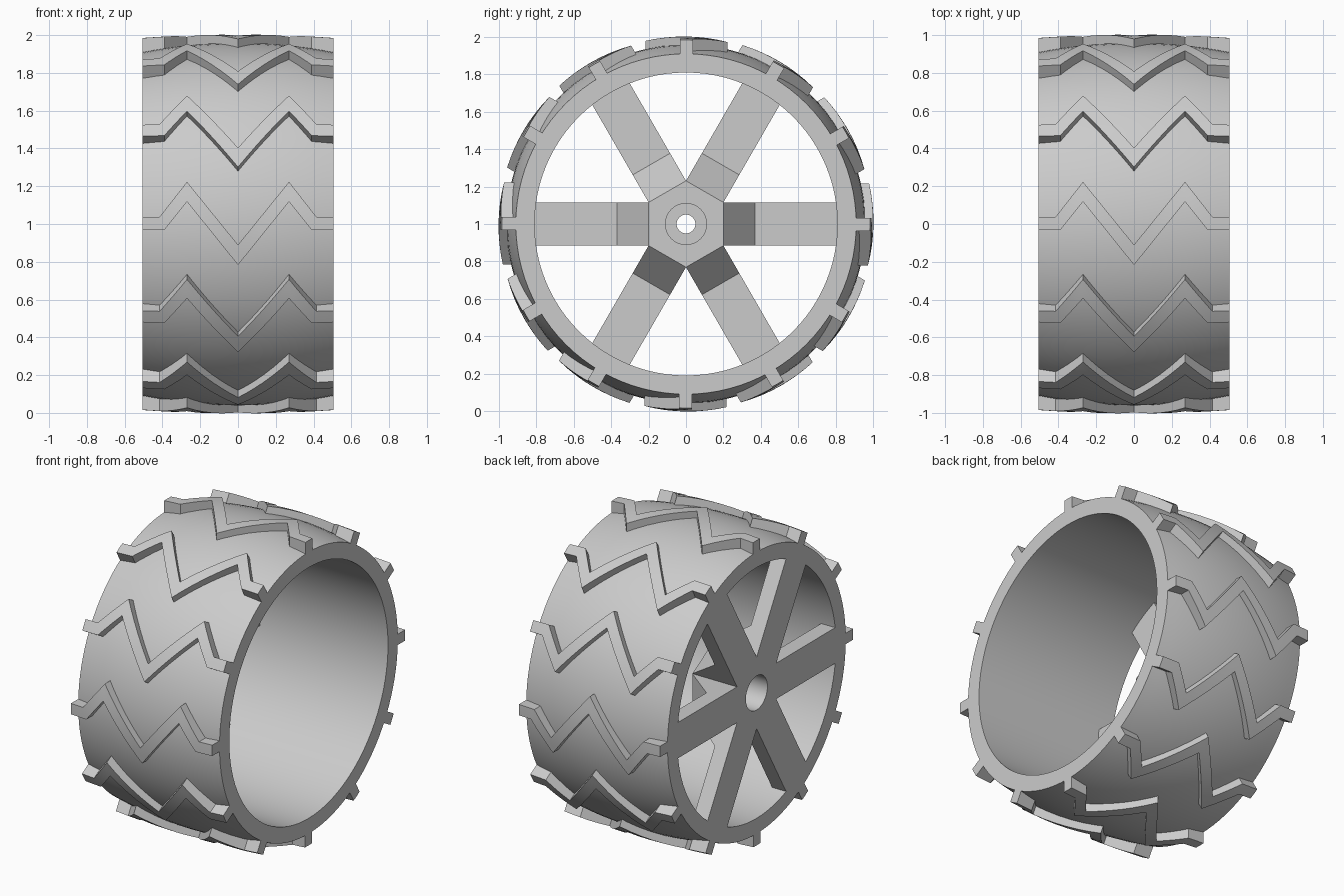
import bpy, bmesh, math
from mathutils import Vector

if "Cube" in bpy.data.objects:
    bpy.data.objects.remove(bpy.data.objects["Cube"], do_unlink=True)

HALF = 0.505        # half the wheel width
SEGS = 96
CENTRE = Vector((0, 0, 1))

grey = bpy.data.materials.new("plain_grey")
grey.use_nodes = True
grey.diffuse_color = (0.6, 0.6, 0.6, 1)
grey.node_tree.nodes["Principled BSDF"].inputs["Base Color"].default_value = (0.6, 0.6, 0.6, 1)


def finish(name, bm, smooth=True):
    bmesh.ops.recalc_face_normals(bm, faces=bm.faces)
    mesh = bpy.data.meshes.new(name)
    bm.to_mesh(mesh)
    bm.free()
    mesh.materials.append(grey)
    obj = bpy.data.objects.new(name, mesh)
    bpy.context.collection.objects.link(obj)
    if smooth:
        bpy.ops.object.select_all(action='DESELECT')
        obj.select_set(True)
        bpy.context.view_layer.objects.active = obj
        bpy.ops.object.shade_smooth_by_angle(angle=math.radians(25))
    return obj


def wheel_point(x, out, along, angle):
    """Point at a radial and a tangential distance, for a turn about the axle."""
    c, s = math.cos(angle), math.sin(angle)
    return CENTRE + Vector((x, -out * c + along * s, out * s + along * c))


def lathe(name, rings):
    """Closed loop of rings about the axle; a radius may be a function of angle."""
    bm = bmesh.new()
    loops = []
    for x, radius in rings:
        loop = []
        for i in range(SEGS):
            a = math.tau * i / SEGS
            r = radius(a) if callable(radius) else radius
            loop.append(bm.verts.new(wheel_point(x, r, 0, a)))
        loops.append(loop)
    for k, loop in enumerate(loops):
        after = loops[(k + 1) % len(loops)]
        for i in range(SEGS):
            j = (i + 1) % SEGS
            bm.faces.new((loop[i], loop[j], after[j], after[i]))
    return finish(name, bm)


def crown(x, middle, edge):
    return middle - (middle - edge) * (x / HALF) ** 2


def tyre_radius(x):
    return crown(x, 0.96, 0.91)


def tread_radius(x):
    return crown(x, 1.003, 0.985)


# Tyre: crowned band with a straight bore
steps = 16
outside = [HALF * (2 * i / steps - 1) for i in range(steps + 1)]
lathe("tyre", [(x, tyre_radius(x)) for x in outside] + [(HALF, 0.81), (-HALF, 0.81)])

# Hub: hexagonal block with an axle hole widened at both ends
BACK, HUB_TOP, SPOKE_TOP = -HALF, -HALF + 0.32, -HALF + 0.1
APOTHEM, HALF_W = 0.2, 0.1155


def hexagon(a):
    third = math.pi / 3
    return APOTHEM / math.cos((a + third / 2) % third - third / 2)


lathe("hub", [(BACK, hexagon), (HUB_TOP, hexagon), (HUB_TOP, 0.11), (HUB_TOP - 0.05, 0.11),
              (HUB_TOP - 0.05, 0.05), (BACK + 0.2, 0.05), (BACK + 0.2, 0.11), (BACK, 0.11)])

# Spokes: flat bars that ramp up to the hub
side = [(APOTHEM, BACK), (0.82, BACK), (0.82, SPOKE_TOP), (0.37, SPOKE_TOP), (APOTHEM, HUB_TOP)]
for n in range(6):
    bm = bmesh.new()
    ends = [[bm.verts.new(wheel_point(x, r, w, n * math.pi / 3)) for r, x in side]
            for w in (-HALF_W, HALF_W)]
    for end in ends:
        bm.faces.new(end)
    for i in range(len(side)):
        j = (i + 1) % len(side)
        bm.faces.new((ends[0][i], ends[0][j], ends[1][j], ends[1][i]))
    finish(f"spoke_{n + 1}", bm, smooth=False)

# Tread bars: zigzag strips, one half outlined and mirrored across the middle
upper = [(0, -0.11), (0.27, 0.223), (0.415, 0.038), (HALF, 0.038)]
lower = [(0, -0.217), (0.27, 0.118), (0.39, -0.032), (HALF, -0.032)]


def subdivide(path, parts=6):
    pts = [path[0]]
    for (xa, ta), (xb, tb) in zip(path, path[1:]):
        for i in range(1, parts + 1):
            f = i / parts
            pts.append((xa + (xb - xa) * f, ta + (tb - ta) * f))
    return [(-x, t) for x, t in reversed(pts[1:])] + pts


columns = list(zip(subdivide(upper), subdivide(lower)))
for n in range(12):
    bm = bmesh.new()
    sections = []
    for (xu, tu), (xl, tl) in columns:
        middle = ((xu + xl) / 2, (tu + tl) / 2)
        top = [(xu, tu), middle, (xl, tl)]
        corners = [(x, t, tread_radius(x)) for x, t in top]
        corners += [(x, t, tyre_radius(x) - 0.012) for x, t in reversed(top)]
        sections.append([bm.verts.new(wheel_point(x, math.sqrt(r * r - t * t), t, n * math.pi / 6))
                         for x, t, r in corners])
    for a, b in zip(sections, sections[1:]):
        for i in range(len(a)):
            j = (i + 1) % len(a)
            bm.faces.new((a[i], a[j], b[j], b[i]))
    bm.faces.new(sections[0])
    bm.faces.new(sections[-1])
    finish(f"tread_bar_{n + 1}", bm)
